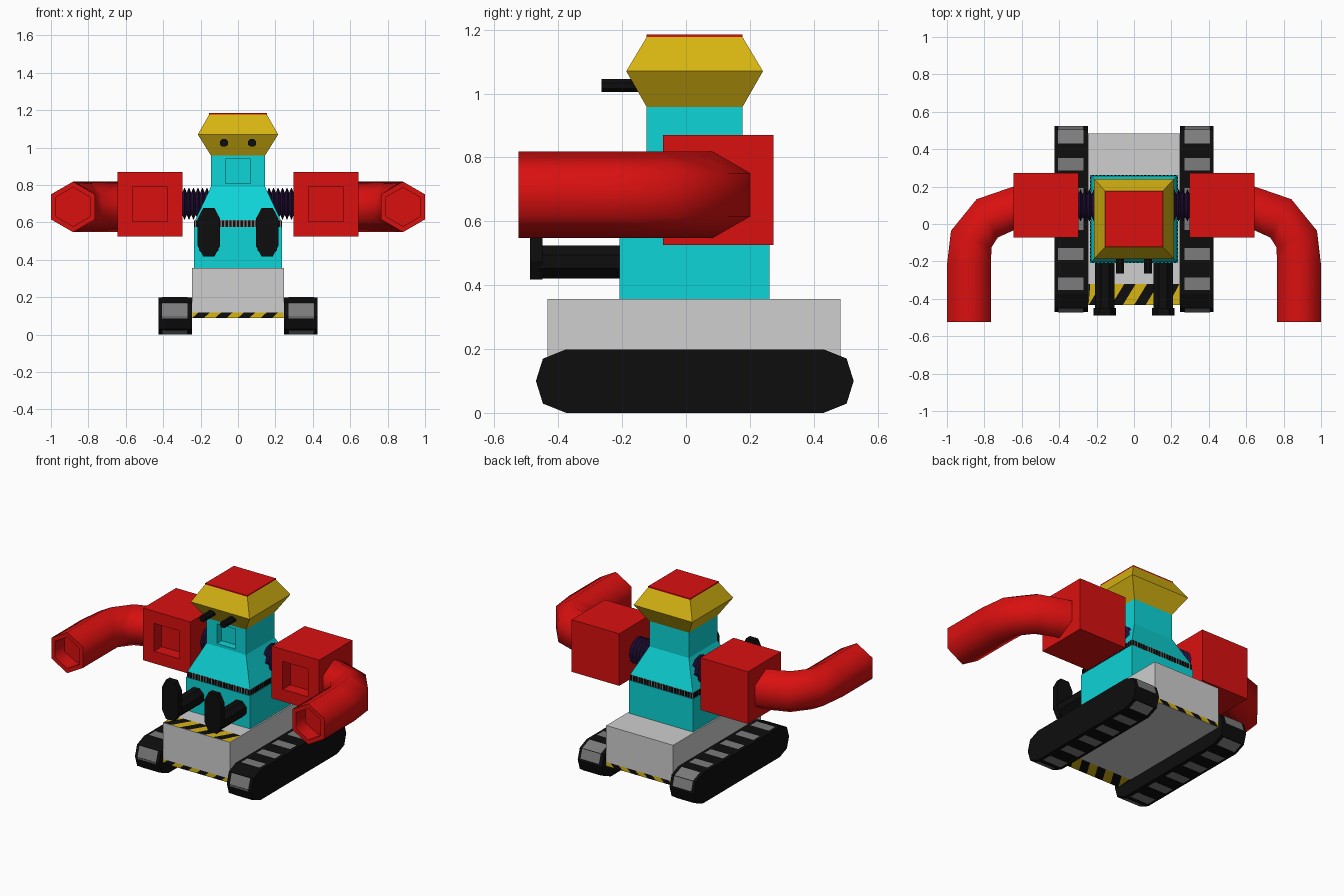
import bpy, bmesh, math
from mathutils import Vector as V

if "Cube" in bpy.data.objects:
    bpy.data.objects.remove(bpy.data.objects["Cube"])


def mat(name, r, g, b):
    m = bpy.data.materials.new(name)
    m.diffuse_color = (r, g, b, 1)
    m.use_nodes = True
    m.node_tree.nodes["Principled BSDF"].inputs["Base Color"].default_value = m.diffuse_color
    return m


RED = mat("red", 0.70, 0.005, 0.005)
CYAN = mat("cyan", 0.004, 0.66, 0.68)
GREY = mat("light grey", 0.62, 0.62, 0.62)
PAD = mat("pad grey", 0.20, 0.20, 0.20)
BLACK = mat("black", 0.004, 0.004, 0.004)
YELLOW = mat("yellow", 0.68, 0.46, 0.006)
PURPLE = mat("dark purple", 0.02, 0.006, 0.05)


def finish(name, bm, *mats, fix=True):
    if fix:
        bmesh.ops.recalc_face_normals(bm, faces=bm.faces)
    me = bpy.data.meshes.new(name)
    bm.to_mesh(me)
    bm.free()
    for m in mats:
        me.materials.append(m)
    ob = bpy.data.objects.new(name, me)
    bpy.context.collection.objects.link(ob)
    return ob


def loft(rings):
    """Skin closed rings of points and cap both ends."""
    bm = bmesh.new()
    vs = [[bm.verts.new(p) for p in r] for r in rings]
    n = len(vs[0])
    for a, b in zip(vs, vs[1:]):
        for i in range(n):
            bm.faces.new((a[i], a[(i + 1) % n], b[(i + 1) % n], b[i]))
    bm.faces.new(vs[0])
    bm.faces.new(vs[-1])
    bm.normal_update()
    return bm


def rect(x0, x1, y0, y1, z):
    return [(x0, y0, z), (x1, y0, z), (x1, y1, z), (x0, y1, z)]


def box(x0, x1, y0, y1, z0, z1):
    return loft([rect(x0, x1, y0, y1, z0), rect(x0, x1, y0, y1, z1)])


def recess(bm, face, sx, sz, depth):
    """Cut a scaled pocket into a front facing face."""
    c = face.calc_center_median()
    old = [v.co.copy() for v in face.verts]
    bmesh.ops.inset_individual(bm, faces=[face], thickness=0.005)
    for v in face.verts:
        o = min(old, key=lambda p: (p - v.co).length)
        v.co = V((c.x + (o.x - c.x) * sx, o.y, c.z + (o.z - c.z) * sz))
    new = bmesh.ops.extrude_discrete_faces(bm, faces=[face])["faces"][0]
    for v in new.verts:
        v.co.y += depth


def front_face(bm, zc):
    return min(bm.faces, key=lambda f: (round(f.calc_center_median().y, 3),
                                        abs(f.calc_center_median().z - zc)))


def hazard(name, y0, z0, y1, z1, slant, out):
    """Slanted yellow and black strip across the chassis width."""
    bm = bmesh.new()
    w, step = 0.243, 0.0608
    clamp = lambda x: max(-w, min(w, x))
    for i in range(-3, 11):
        a = -w + i * step
        lo = (clamp(a), clamp(a + step))
        hi = (clamp(a + slant), clamp(a + step + slant))
        if max(lo[1] - lo[0], hi[1] - hi[0]) < 0.001:
            continue
        pts = [(lo[0], y0, z0), (lo[1], y0, z0), (hi[1], y1, z1), (hi[0], y1, z1)]
        f = bm.faces.new([bm.verts.new(V(p) + V(out) * 0.002) for p in pts])
        f.normal_update()
        if f.normal.dot(V(out)) < 0:
            f.normal_flip()
        f.material_index = i % 2
    finish(name, bm, BLACK, YELLOW, fix=False)


# Chassis and warning strips
finish("chassis", box(-0.245, 0.245, -0.434, 0.484, 0.09, 0.357), GREY)
hazard("top_strip", -0.434, 0.357, -0.32, 0.357, 0.07, (0, 0, 1))
hazard("under_strip", -0.434, 0.09, -0.32, 0.09, 0.07, (0, 0, -1))
hazard("front_strip", -0.434, 0.09, -0.434, 0.117, 0.03, (0, -1, 0))
hazard("rear_strip", 0.484, 0.09, 0.484, 0.117, 0.03, (0, 1, 0))

# Torso: lower box, sloped chest and neck with a front pocket
finish("lower_torso", box(-0.235, 0.235, -0.208, 0.262, 0.357, 0.575), CYAN)
bm = loft([rect(-0.23, 0.23, -0.203, 0.257, 0.61), rect(-0.145, 0.145, -0.123, 0.177, 0.79),
           rect(-0.145, 0.145, -0.123, 0.177, 0.958)])
neck = [f for f in bm.faces if f.normal.y < -0.99 or f.normal.y > 0.99]
recess(bm, min(neck, key=lambda f: f.calc_center_median().y), 0.47, 0.78, 0.05)
finish("chest_and_neck", bm, CYAN)

# Waist band with dark ribs all round
finish("waist_band", box(-0.23, 0.23, -0.203, 0.257, 0.575, 0.612), PAD)
bm = bmesh.new()
for i in range(23):
    t = -0.22 + i * 0.02
    for c, size in (((t, 0.027, 0.593), (0.011, 0.468, 0.034)),
                    ((0, t + 0.027, 0.593), (0.468, 0.011, 0.034))):
        vs = bmesh.ops.create_cube(bm, size=1)["verts"]
        for v in vs:
            v.co = V([v.co[k] * size[k] + c[k] for k in range(3)])
finish("waist_ribs", bm, BLACK)

# Head and red cap
finish("head", loft([rect(-0.145, 0.145, -0.123, 0.177, 0.958),
                     rect(-0.215, 0.215, -0.187, 0.241, 1.07),
                     rect(-0.154, 0.154, -0.123, 0.177, 1.177)]), YELLOW)
finish("head_cap", box(-0.154, 0.154, -0.123, 0.177, 1.176, 1.185), RED)

# Track outline (y, z) and its pads
half = [(-0.375, 0.199), (0.431, 0.199), (0.503, 0.17), (0.525, 0.1)]
TRACK = half + [(0.503, 0.029), (0.431, 0), (-0.375, 0), (-0.448, 0.029), (-0.47, 0.1), (-0.448, 0.17)]
PADS = [[(y - 0.033, z), (y + 0.033, z)] for y in (-0.32, -0.16, 0, 0.16, 0.32) for z in (0, 0.199)]
PADS += [[(-0.467, 0.088), (-0.47, 0.1), (-0.448, 0.168)], [(0.43, 0.199), (0.503, 0.17), (0.522, 0.11)],
         [(-0.44, 0.026), (-0.385, 0.003)], [(0.44, 0.003), (0.5, 0.028)]]


def hexring(cx, cy, ang, s):
    """Hexagon cross-section of the arm, turned about z."""
    pts = []
    for k in range(6):
        a = math.radians(30 + 60 * k)
        w = 0.135 * math.cos(a)
        pts.append((s * (cx + w * math.sin(ang)), cy + w * math.cos(ang), 0.683 + 0.135 * math.sin(a)))
    return pts


for s, side in ((1, "right"), (-1, "left")):
    # Track and pads
    finish(side + "_track", loft([[(s * x, y, z) for y, z in TRACK] for x in (0.247, 0.425)]), BLACK)
    bm = bmesh.new()
    for path in PADS:
        for p, q in zip(path, path[1:]):
            mid = V((0, (p[0] + q[0]) / 2, (p[1] + q[1]) / 2))
            n = V((0, q[1] - p[1], p[0] - q[0])).normalized()
            if n.dot(mid - V((0, max(-0.37, min(0.43, mid.y)), 0.1))) < 0:
                n = -n
            f = bm.faces.new([bm.verts.new(V((s * x, *c)) + n * 0.003)
                              for x, c in ((0.27, p), (0.405, p), (0.405, q), (0.27, q))])
            f.normal_update()
            if f.normal.dot(n) < 0:
                f.normal_flip()
    finish(side + "_track_pads", bm, PAD, fix=False)

    # Ribbed shoulder joint
    rings = []
    for i in range(15):
        r = 0.087 if i % 2 else 0.06
        rings.append([(s * (0.13 + i * 0.012), 0.1 + r * math.cos(k * math.pi / 6),
                       0.7 + r * math.sin(k * math.pi / 6)) for k in range(12)])
    finish(side + "_shoulder_joint", loft(rings), PURPLE)

    # Shoulder block with front pocket
    bm = box(s * 0.297, s * 0.645, -0.072, 0.274, 0.525, 0.87)
    recess(bm, front_face(bm, 0.7), 0.535, 0.535, 0.08)
    finish(side + "_shoulder", bm, RED)

    # Bent hexagonal arm with hollow end
    path = [(0.64, 0.085, 0), (0.785, 0.03, 29), (0.87, -0.08, 68), (0.882, -0.21, 90), (0.882, -0.525, 90)]
    bm = loft([hexring(x, y, math.radians(a), s) for x, y, a in path])
    recess(bm, front_face(bm, 0.683), 0.77, 0.77, 0.1)
    arm = finish(side + "_arm", bm, RED)
    bpy.ops.object.select_all(action="DESELECT")
    arm.select_set(True)
    bpy.context.view_layer.objects.active = arm
    bpy.ops.object.shade_smooth_by_angle(angle=math.radians(65))

    # Eye
    finish(side + "_eye", loft([[(s * 0.075 + 0.024 * math.cos(k * math.pi / 4 + math.pi / 8), y,
                                  1.025 + 0.022 * math.sin(k * math.pi / 4 + math.pi / 8))
                                 for k in range(8)] for y in (-0.265, -0.12)]), BLACK)

    # Front lifter: horizontal post and upright plate
    post = [[(s * 0.156 + 0.056 * math.cos(k * math.pi / 4 + math.pi / 8), y,
              0.473 + 0.056 * math.sin(k * math.pi / 4 + math.pi / 8))
             for k in range(8)] for y in (-0.46, -0.2)]
    finish(side + "_lifter_post", loft(post), BLACK)
    outline = [(-0.03, 0.418), (0.03, 0.418), (0.06, 0.475), (0.06, 0.62), (0.03, 0.677),
               (-0.03, 0.677), (-0.06, 0.62), (-0.06, 0.475)]
    finish(side + "_lifter_plate", loft([[(s * 0.156 + x, y, z) for x, z in outline]
                                         for y in (-0.488, -0.45)]), BLACK)
